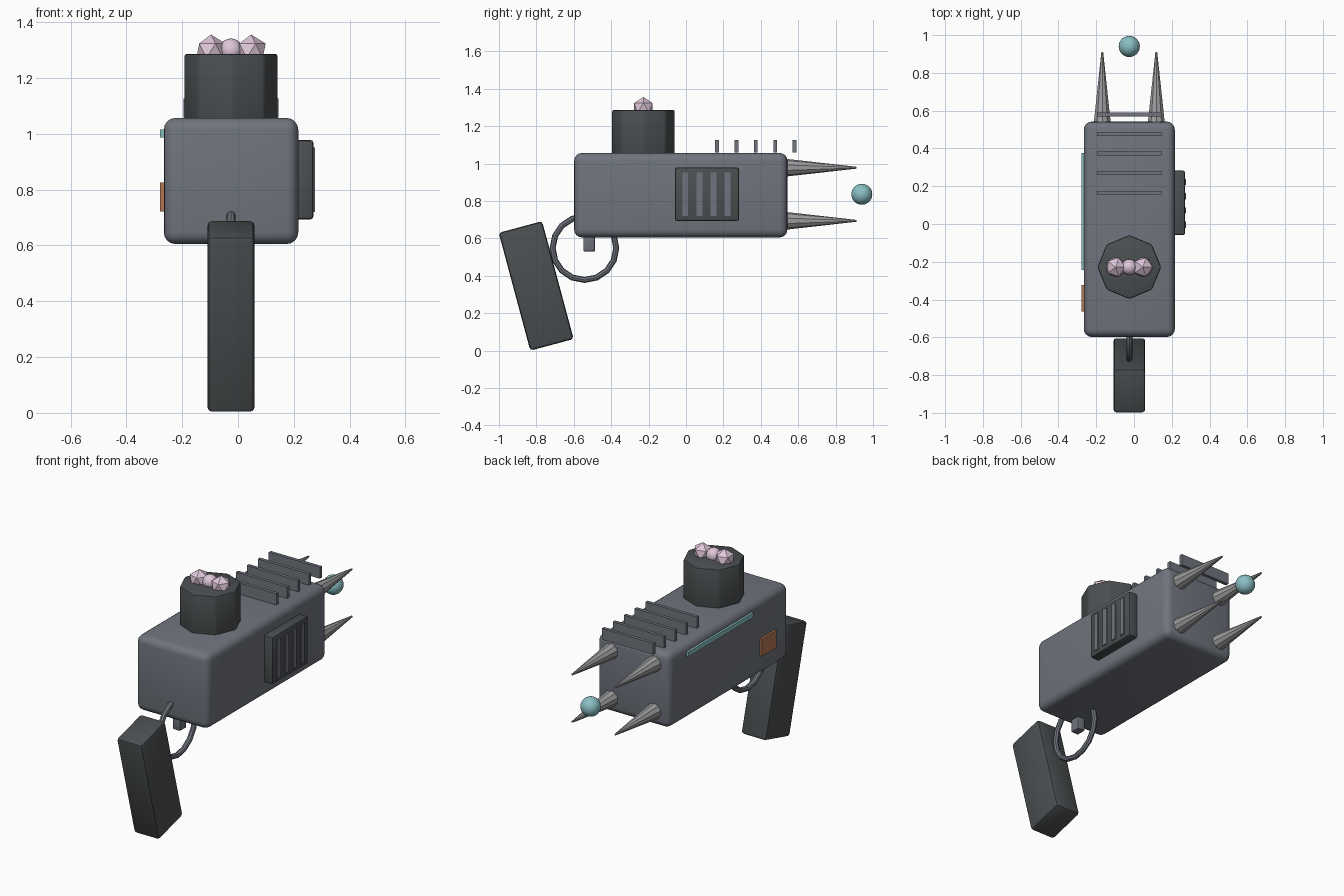
import bpy
import math

if "Cube" in bpy.data.objects:
    bpy.data.objects.remove(bpy.data.objects["Cube"], do_unlink=True)

CX = -0.025  # centre line of the body


def material(name, r, g, b):
    m = bpy.data.materials.new(name)
    m.use_nodes = True
    m.diffuse_color = (r, g, b, 1)
    m.node_tree.nodes["Principled BSDF"].inputs["Base Color"].default_value = (r, g, b, 1)
    return m


slate = material("slate grey", 0.16, 0.175, 0.205)
charcoal = material("charcoal", 0.07, 0.078, 0.082)
steel = material("light steel", 0.34, 0.34, 0.35)
teal = material("pale teal", 0.25, 0.52, 0.55)
copper = material("copper", 0.46, 0.18, 0.09)
pink = material("pale pink", 0.74, 0.57, 0.7)


def finish(name, mat, bevel=0, segments=2, smooth=True):
    """Name and colour the active object, round its edges and shade it."""
    ob = bpy.context.object
    ob.name = name
    ob.data.materials.clear()
    ob.data.materials.append(mat)
    bpy.ops.object.transform_apply(location=False, rotation=False, scale=True)
    if bevel:
        mod = ob.modifiers.new("rounded edges", "BEVEL")
        mod.width = bevel
        mod.segments = segments
        bpy.ops.object.modifier_apply(modifier=mod.name)
    if smooth:
        bpy.ops.object.shade_smooth_by_angle(angle=math.radians(32))
    return ob


def box(name, mat, centre, size, bevel=0, segments=2, tilt=0):
    bpy.ops.mesh.primitive_cube_add(size=1, location=centre, rotation=(tilt, 0, 0))
    bpy.context.object.scale = size
    return finish(name, mat, bevel, segments)


# Main housing and tilted grip
box("body", slate, (CX, -0.028, 0.831), (0.482, 1.14, 0.452), 0.042, 4)
box("grip", charcoal, (CX, -0.801, 0.346), (0.168, 0.24, 0.652), 0.016, 2, math.radians(15))

# Trigger and its guard ring
box("trigger", slate, (CX, -0.518, 0.59), (0.05, 0.062, 0.12), 0.006)
bpy.ops.mesh.primitive_torus_add(location=(CX, -0.543, 0.548), rotation=(0, math.pi / 2, 0),
                                 major_radius=0.17, minor_radius=0.016,
                                 major_segments=16, minor_segments=8)
finish("trigger_guard", slate)

# Eight-sided drum with a cluster of crystals
bpy.ops.mesh.primitive_cylinder_add(vertices=8, radius=0.169, depth=0.25,
                                    location=(CX, -0.228, 1.162))
finish("drum", charcoal, 0.01)
for side, word in ((-1, "right"), (1, "left")):
    bpy.ops.mesh.primitive_ico_sphere_add(subdivisions=1, radius=0.058,
                                          location=(CX + side * 0.072, -0.228, 1.298))
    finish("crystal_" + word, pink, smooth=False)
bpy.ops.mesh.primitive_uv_sphere_add(segments=16, ring_count=10, radius=0.042,
                                     location=(CX, -0.228, 1.3))
finish("crystal_bead", pink)

# Row of cooling fins
for i in range(5):
    box("cooling_fin", slate, (CX, 0.166 + i * 0.1035, 1.092), (0.34, 0.02, 0.068))

# Side vent with raised slats
box("vent_box", charcoal, (0.238, 0.112, 0.836), (0.064, 0.342, 0.284), 0.01)
for i in range(4):
    box("vent_slat", slate, (0.27, -0.004 + i * 0.0755, 0.836), (0.012, 0.032, 0.232))

# Indicator strip and panel on the other side
box("indicator_strip", teal, (-0.271, 0.066, 1.001), (0.016, 0.62, 0.028))
box("side_panel", copper, (-0.271, -0.392, 0.774), (0.016, 0.14, 0.104))

# Four prongs around a floating orb
for x in (-0.143, 0.143):
    for z in (0.694, 0.978):
        bpy.ops.mesh.primitive_cone_add(vertices=10, radius1=0.05, radius2=0.005, depth=0.4,
                                        location=(CX + x, 0.711, z),
                                        rotation=(-math.pi / 2, 0, 0))
        finish("prong", steel, smooth=False)
bpy.ops.mesh.primitive_uv_sphere_add(segments=24, ring_count=14, radius=0.056,
                                     location=(CX, 0.94, 0.836))
finish("orb", teal)
